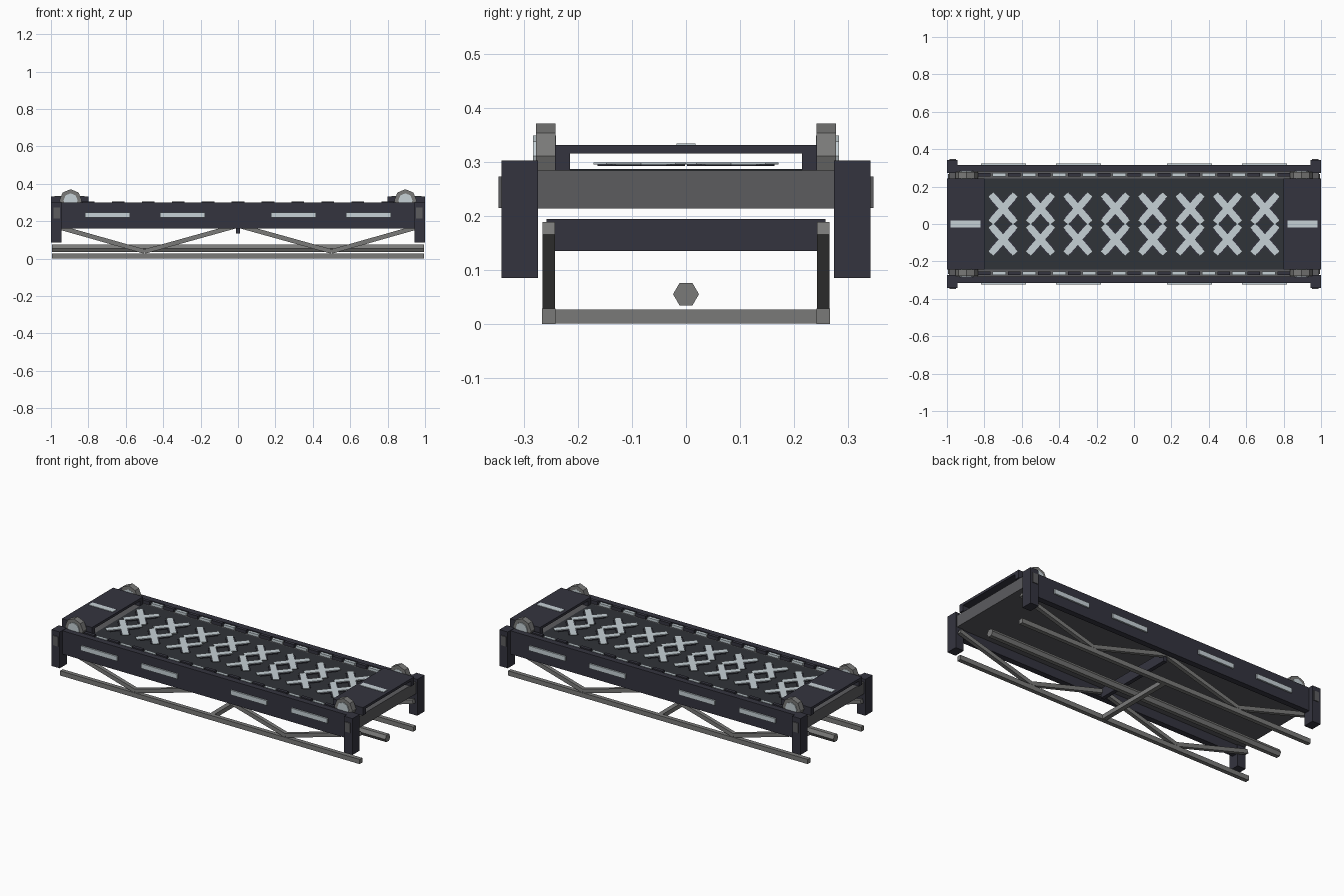
import bpy, math
from mathutils import Vector

if "Cube" in bpy.data.objects:
    bpy.data.objects.remove(bpy.data.objects["Cube"])


def material(name, r, g, b):
    m = bpy.data.materials.new(name)
    m.diffuse_color = [((c / 255 + 0.055) / 1.055) ** 2.4 for c in (r, g, b)] + [1]
    m.use_nodes = True
    m.node_tree.nodes["Principled BSDF"].inputs["Base Color"].default_value = m.diffuse_color
    return m


NAVY = material("dark navy", 52, 52, 63)
PLATE = material("dark slate", 48, 51, 56)
DECK = material("deck grey", 92, 92, 95)
STEEL = material("steel grey", 122, 122, 121)
LIGHT = material("pale panel", 198, 209, 214)


def mesh(name, verts, faces, mat):
    me = bpy.data.meshes.new(name)
    me.from_pydata(verts, [], faces)
    me.materials.append(mat)
    ob = bpy.data.objects.new(name, me)
    bpy.context.collection.objects.link(ob)
    return ob


def box(name, x, y, z, mat):
    """Box from (min, max) pairs."""
    x, y, z = sorted(x), sorted(y), sorted(z)
    v = [(a, b, c) for c in z for b in y for a in x]
    f = [(0, 2, 3, 1), (4, 5, 7, 6), (0, 1, 5, 4), (2, 6, 7, 3), (0, 4, 6, 2), (1, 3, 7, 5)]
    return mesh(name, v, f, mat)


def prism(name, centre, radius, depth, sides, axis, mat, turn=0):
    """Flat-sided cylinder along the x or y axis."""
    v = []
    for end in (-depth / 2, depth / 2):
        for i in range(sides):
            t = 2 * math.pi * i / sides + turn
            a, b = radius * math.cos(t), radius * math.sin(t)
            v.append(Vector(centre) + (Vector((end, a, b)) if axis == 'x' else Vector((b, end, a))))
    f = [tuple(reversed(range(sides))), tuple(range(sides, 2 * sides))]
    f += [(i, (i + 1) % sides, (i + 1) % sides + sides, i + sides) for i in range(sides)]
    return mesh(name, v, f, mat)


def bar(name, a, b, width, height, mat):
    """Rectangular bar between two points."""
    a, b = Vector(a), Vector(b)
    d = b - a
    ob = box(name, (-d.length / 2, d.length / 2), (-width / 2, width / 2), (-height / 2, height / 2), mat)
    ob.location = (a + b) / 2
    ob.rotation_euler = (0, -math.atan2(d.z, d.x), 0) if abs(d.z) > 1e-6 else (0, 0, math.atan2(d.y, d.x))
    return ob


# Deck slab and its dark walking surface
box("deck_slab", (-0.99, 0.99), (-0.28, 0.28), (0.214, 0.284), DECK)
box("deck_surface", (-0.8, 0.8), (-0.243, 0.243), (0.283, 0.287), PLATE)

# Crossed plates along the deck, each with a dark backing
for i in range(8):
    cx = -0.7 + 0.2 * i
    for cy in (-0.083, 0.083):
        for s in (-1, 1):
            a, b = Vector((cx - 0.066, cy - s * 0.076, 0.297)), Vector((cx + 0.066, cy + s * 0.076, 0.297))
            bar("cross_plate", a, b, 0.037, 0.004, LIGHT)
            drop = Vector((0, 0, 0.0035))
            bar("cross_backing", a.lerp(b, 0.08) - drop, a.lerp(b, 0.92) - drop, 0.052, 0.003, NAVY)

for s in (-1, 1):
    # End portals: roof, cheeks and marker stripe
    box("portal_roof", (s * 0.8, s), (-0.243, 0.243), (0.316, 0.331), NAVY)
    for t in (-1, 1):
        box("portal_cheek", (s * 0.8, s), (t * 0.215, t * 0.243), (0.284, 0.316), NAVY)
    box("portal_stripe", (s * 0.82, s * 0.98), (-0.018, 0.018), (0.331, 0.334), LIGHT)

    # Side panels with light strips
    box("side_panel", (-0.99, 0.99), (s * 0.28, s * 0.315), (0.16, 0.3), NAVY)
    for cx in (-0.698, -0.297, 0.297, 0.698):
        box("side_light", (cx - 0.12, cx + 0.12), (s * 0.315, s * 0.324), (0.219, 0.247), LIGHT)

    # Dashed edge strips beside the walking surface
    for i in range(10):
        cx = -0.72 + 0.16 * i
        box("edge_light", (cx - 0.036, cx + 0.036), (s * 0.255, s * 0.273), (0.284, 0.299), LIGHT)
    for i in range(11):
        cx = -0.8 + 0.16 * i
        box("edge_block", (cx - 0.034, cx + 0.034), (s * 0.254, s * 0.274), (0.284, 0.304), NAVY)

    # Lower truss: rail and zigzag braces
    y = s * 0.2545
    box("lower_rail", (-0.995, 0.995), (s * 0.242, s * 0.267), (0, 0.028), STEEL)
    zig = [(-0.99, 0.177), (-0.5, 0.038), (0, 0.177), (0.5, 0.038), (0.99, 0.177)]
    for (xa, za), (xb, zb) in zip(zig, zig[1:]):
        bar("truss_brace", (xa, y, za), (xb, y, zb), 0.023, 0.024, STEEL)

    for t in (-1, 1):
        # Corner posts with small badges, rollers with pale hubs
        box("corner_post", (s * 0.945, s), (t * 0.274, t * 0.342), (0.085, 0.303), NAVY)
        box("post_plate", (s * 0.953, s * 0.987), (t * 0.342, t * 0.347), (0.215, 0.273), DECK)
        prism("roller", (s * 0.895, t * 0.26, 0.311), 0.06, 0.036, 8, 'y', STEEL)
        prism("roller_hub", (s * 0.895, t * 0.262, 0.311), 0.038, 0.042, 8, 'y', LIGHT)

# Centre cross members and hexagonal pipe
box("lower_crossbeam", (-0.014, 0.014), (-0.25, 0.25), (0.001, 0.027), STEEL)
box("upper_crossbeam", (-0.012, 0.012), (-0.258, 0.258), (0.135, 0.194), NAVY)
prism("centre_pipe", (0, 0, 0.055), 0.024, 1.99, 6, 'x', STEEL)
